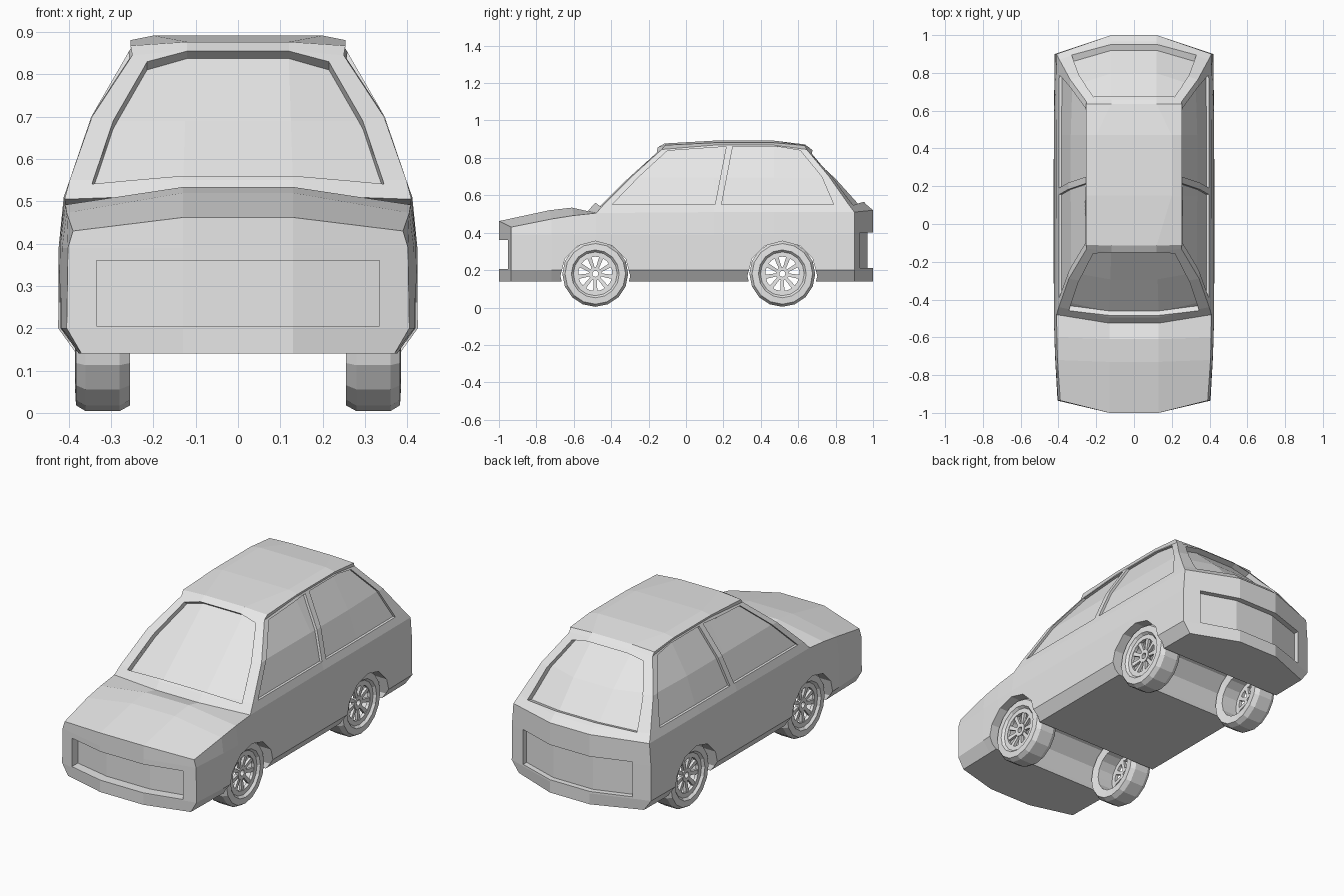
import bpy, bmesh, math
from mathutils import Vector

cube = bpy.data.objects.get("Cube")
if cube:
    bpy.data.objects.remove(cube, do_unlink=True)

grey = bpy.data.materials.new("plain light grey")
grey.use_nodes = True
grey.diffuse_color = (0.8, 0.8, 0.8, 1)
grey.node_tree.nodes["Principled BSDF"].inputs["Base Color"].default_value = (0.8, 0.8, 0.8, 1)


def make(name, faces):
    """Object from faces given as lists of points; shared corners are welded."""
    bm = bmesh.new()
    for f in faces:
        bm.faces.new([bm.verts.new(p) for p in f])
    bmesh.ops.remove_doubles(bm, verts=bm.verts, dist=0.0005)
    bmesh.ops.recalc_face_normals(bm, faces=bm.faces)
    mesh = bpy.data.meshes.new(name)
    bm.to_mesh(mesh)
    bm.free()
    mesh.materials.append(grey)
    ob = bpy.data.objects.new(name, mesh)
    bpy.context.collection.objects.link(ob)
    return ob


def flip(p):
    return (-p[0], p[1], p[2])


def mirrored(faces):
    return faces + [[flip(p) for p in f] for f in faces]


def strip(a, b):
    return [[a[i], a[i + 1], b[i + 1], b[i]] for i in range(len(a) - 1)]


def centre(line):
    """Closed band of faces joining a loop to its mirror image."""
    return [[p, q, flip(q), flip(p)] for p, q in zip(line, line[1:] + line[:1])]


def prism(name, outline, start, end):
    """Solid swept from outline+start to outline+end."""
    a = [tuple(Vector(p) + Vector(start)) for p in outline]
    b = [tuple(Vector(p) + Vector(end)) for p in outline]
    return make(name, strip(a + a[:1], b + b[:1]) + [a, b])


def cut(targets, cutter):
    for ob in targets:
        mod = ob.modifiers.new("cut", 'BOOLEAN')
        mod.operation, mod.solver, mod.object = 'DIFFERENCE', 'EXACT', cutter
        bpy.context.view_layer.objects.active = ob
        bpy.ops.object.modifier_apply(modifier=mod.name)
    bpy.data.objects.remove(cutter, do_unlink=True)


# Lower body: half outlines from the nose round to the tail
def lower(z, corner, side):
    return [(.13, -1, z), (corner, -.935, z), (side - .008, -.72, z), (side - .003, -.6, z),
            (side, -.48, z), (side, .15, z), (side, .47, z), (side - .005, .9, z), (.12, 1, z)]


belt = [(.13, -1, .462), (.39, -.935, .43), (.405, -.72, .473), (.408, -.6, .492),
        (.41, -.48, .505), (.412, .15, .51), (.412, .47, .51), (.41, .9, .51), (.12, 1, .52)]
low_rings = [lower(.14, .37, .382), lower(.2, .405, .425), lower(.39, .402, .424), belt]
hood = [(.13, -.73, .52), (.13, -.61, .534), (.13, -.525, .515)]

# Cabin: half outlines from the windscreen round to the tailgate
cabin = [
    [hood[-1]] + belt[4:],
    [(.13, -.495, .55), (.398, -.44, .55), (.398, .15, .55), (.398, .47, .55),
     (.395, .87, .55), (.12, .965, .55)],
    [(.125, -.325, .7), (.345, -.29, .7), (.347, .15, .7), (.347, .47, .7),
     (.338, .765, .7), (.12, .83, .7)],
    [(.12, -.15, .857), (.25, -.13, .845), (.25, .15, .868), (.25, .47, .868),
     (.25, .645, .845), (.12, .66, .855)],
    [(.12, -.115, .877), (.254, -.11, .868), (.254, .15, .881), (.254, .47, .881),
     (.254, .635, .866), (.12, .635, .872)],
]
crown = [(.2, .15, .892), (.2, .47, .892)]


def cabin_faces(rings, top):
    faces = []
    for a, b in zip(rings, rings[1:]):
        faces += strip(a, b)
    r = rings[-1]
    return faces + [[r[0], r[1], r[2], top[0]], [top[0], r[2], r[3], top[1]],
                    [top[1], r[3], r[4], r[5]]]


def rise(rings):
    return [r[0] for r in rings]


def fall(rings):
    return [r[-1] for r in reversed(rings)]


half = [low_rings[0]] + cabin_faces(cabin, crown)
for a, b in zip(low_rings, low_rings[1:]):
    half += strip(a, b)
half += strip(belt[1:5], [belt[0]] + hood)
loop = rise(low_rings) + hood + rise(cabin)[1:] + crown + fall(cabin)[:-1] + fall(low_rings)
body = make("body", mirrored(half) + centre(loop))


# Glass: smaller copies of the cabin seen through the window openings
def glass(name, dx, dy, dz):
    def shrink(p, i):
        move = dy if i in (0, 1) else -dy if i in (4, 5) else 0
        return (p[0] - (dx if p[0] > .2 else 0), p[1] + move, p[2] - dz)
    rings = [[shrink(p, i) for i, p in enumerate(r)] for r in cabin]
    top = [shrink(p, 2) for p in crown]
    faces = mirrored(cabin_faces(rings, top) + [rings[0]])
    return make(name, faces + centre(rise(rings) + top + fall(rings)))


side_glass = glass("side_glass", .012, .008, .006)
end_glass = glass("front_and_rear_glass", .02, .032, .01)

# Side window openings
front_window = [(-.395, .55), (-.25, .7), (-.1, .838), (.215, .86), (.155, .55)]
rear_window = [(.19, .55), (.25, .86), (.49, .86), (.61, .84), (.725, .7), (.79, .55)]
for outline in (front_window, rear_window):
    cut([body], prism("cutter", [(0, y, z) for y, z in outline], (-.6, 0, 0), (.6, 0, 0)))


# Windscreen and tailgate window openings
def end_window(outline, y0, slope, normal, depth):
    pts = [(x, y0 + (z - .55) * slope, z) for x, z in outline]
    pts += [flip(p) for p in reversed(pts)]
    n = Vector(normal).normalized()
    cut([body, side_glass], prism("cutter", pts, n * .12, n * -depth))


end_window([(.345, .56), (.295, .7), (.215, .837), (.12, .852)], -.495, 1.15, (0, -.8, .6), .1)
end_window([(.33, .565), (.29, .7), (.215, .825), (.12, .838)], .965, -1.02, (0, .95, .3), .14)


# Recessed panels in the nose and tail
def recess(half_plan, low, high):
    plan = half_plan + [(-x, y) for x, y in reversed(half_plan)]
    cut([body], prism("cutter", [(x, y, 0) for x, y in plan], (0, 0, low), (0, 0, high)))


recess([(.335, -1.1), (.335, -.9), (.13, -.945)], .205, .36)
recess([(.33, 1.1), (.33, .9), (.12, .97)], .21, .4)

# Wheel arches run right across the underside
AXLES = {"front": -.485, "rear": .515}
for y in AXLES.values():
    ring = [(0, y + .187 * math.sin(i * math.pi / 6), .168 + .187 * math.cos(i * math.pi / 6))
            for i in range(12)]
    cut([body], prism("cutter", ring, (-.6, 0, 0), (.6, 0, 0)))


# Wheels
def lathe(profile, sides, y):
    """Faces of a closed (x, radius) profile turned about the axle."""
    def ring(i):
        a = 2 * math.pi * i / sides
        return [(x, y + r * math.sin(a), .18 - r * math.cos(a)) for x, r in profile + profile[:1]]
    faces = []
    for i in range(sides):
        faces += strip(ring(i), ring(i + 1))
    return faces


def spoke(angle, y):
    def at(x, r, w):
        s, c = math.sin(angle), math.cos(angle)
        return (x, y + r * s + w * c, .18 + r * c - w * s)
    a = [at(.362, .03, -.008), at(.362, .03, .008), at(.37, .1, .012), at(.37, .1, -.012)]
    b = [(p[0] - .015, p[1], p[2]) for p in a]
    return strip(a + a[:1], b + b[:1]) + [a, b]


TYRE = [(.36, .176), (.383, .162), (.385, .128), (.372, .117), (.262, .117),
        (.255, .162), (.28, .176)]
for end, y in AXLES.items():
    rim = lathe([(.372, .12), (.372, .092), (.355, .092), (.355, .12)], 18, y)
    hub = lathe([(.366, .036), (.366, .016), (.345, .016), (.345, .036)], 12, y)
    spokes = [f for i in range(9) for f in spoke(2 * math.pi * i / 9 + .35, y)]
    for side in ("left", "right"):
        for part, faces in (("tyre", lathe(TYRE, 16, y)), ("spoked_rim", rim + hub + spokes)):
            if side == "right":
                faces = [[flip(p) for p in f] for f in faces]
            make(f"{end}_{side}_{part}", faces)
